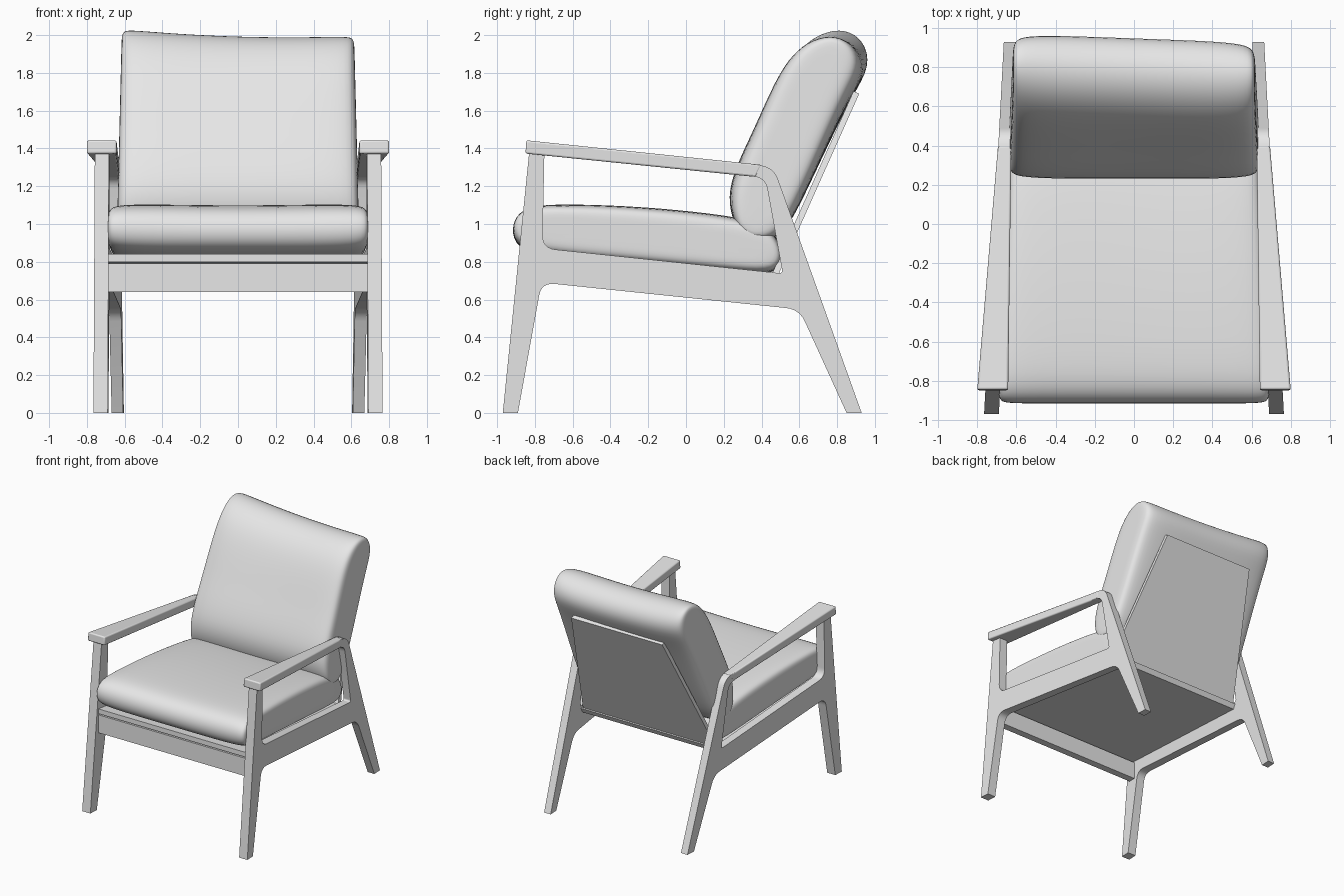
import bpy, bmesh
from mathutils import Vector

if "Cube" in bpy.data.objects:
    bpy.data.objects.remove(bpy.data.objects["Cube"])

grey = bpy.data.materials.new("light_grey")
grey.use_nodes = True
grey.diffuse_color = (0.8, 0.8, 0.8, 1)
grey.node_tree.nodes["Principled BSDF"].inputs["Base Color"].default_value = (0.8, 0.8, 0.8, 1)


def finish(bm, name, bevel=0.0, cushion=False):
    bmesh.ops.recalc_face_normals(bm, faces=bm.faces)
    mesh = bpy.data.meshes.new(name)
    bm.to_mesh(mesh)
    bm.free()
    mesh.materials.append(grey)
    obj = bpy.data.objects.new(name, mesh)
    bpy.context.collection.objects.link(obj)
    if cushion:
        for poly in mesh.polygons:
            poly.use_smooth = True
        sub = obj.modifiers.new("soft", 'SUBSURF')
        sub.levels = sub.render_levels = 2
    else:
        bpy.ops.object.select_all(action='DESELECT')
        obj.select_set(True)
        bpy.context.view_layer.objects.active = obj
        bpy.ops.object.shade_smooth_by_angle()
    if bevel:
        mod = obj.modifiers.new("soft_edges", 'BEVEL')
        mod.width, mod.segments = bevel, 3
    return obj


def rounded(corners, steps=6):
    """Round each (y, z, cut) corner of a polygon."""
    out = []
    for i, (y, z, cut) in enumerate(corners):
        p = Vector((y, z))
        if not cut:
            out.append(p)
            continue
        a = p + (Vector(corners[i - 1][:2]) - p).normalized() * cut
        b = p + (Vector(corners[(i + 1) % len(corners)][:2]) - p).normalized() * cut
        for k in range(steps + 1):
            t = k / steps
            out.append(a * (1 - t) ** 2 + p * 2 * t * (1 - t) + b * t ** 2)
    return out


def plank(name, section, lo, hi, bevel=0.0):
    """Span a (y, z) section from x = lo(y, z) to x = hi(y, z)."""
    bm = bmesh.new()
    rings = [[bm.verts.new((f(y, z), y, z)) for y, z in section] for f in (lo, hi)]
    n = len(section)
    for ring in rings:
        bm.faces.new(ring)
    for i in range(n):
        j = (i + 1) % n
        bm.faces.new((rings[0][i], rings[0][j], rings[1][j], rings[1][i]))
    return finish(bm, name, bevel)


def spanning(name, section, half):
    return plank(name, section, lambda y, z: -half(y, z), half)


# Side frames converge toward the back
def frame_x(y):
    return 0.68 - 0.049 * y


def frame_half(y):
    return 0.034 - 0.004 * y


def frame_inner(y, z=0):
    return frame_x(y) - frame_half(y)


OUTLINE = rounded([(-0.97, 0, 0), (-0.89, 0, 0), (-0.765, 0.69, 0.07), (0.60, 0.548, 0.07),
                   (0.85, 0, 0), (0.93, 0, 0), (0.463, 1.304, 0.075), (-0.825, 1.432, 0)])
OPENING = rounded([(-0.75, 1.368, 0), (0.42, 1.245, 0.06), (0.512, 0.738, 0.02),
                   (-0.76, 0.872, 0.07)])


def side_frame(name, side):
    bm = bmesh.new()
    for loop in (OUTLINE, OPENING):
        verts = [bm.verts.new((-1, p.x, p.y)) for p in loop]
        for i, v in enumerate(verts):
            bm.edges.new((verts[i - 1], v))
    bmesh.ops.triangle_fill(bm, edges=bm.edges[:], use_beauty=True, normal=(1, 0, 0))
    moved = bmesh.ops.extrude_face_region(bm, geom=bm.faces[:])["geom"]
    for v in moved:
        if isinstance(v, bmesh.types.BMVert):
            v.co.x = 1
    for v in bm.verts:
        v.co.x = side * (frame_x(v.co.y) + v.co.x * frame_half(v.co.y))
    finish(bm, name)


# Armrests widen toward the front
def arm_half(y):
    return 0.034 + (0.40 - y) * 0.036


for label, side in (("left", 1), ("right", -1)):
    side_frame(label + "_side_frame", side)
    plank(label + "_armrest",
          [(-0.85, 1.373), (-0.845, 1.443), (0.40, 1.313), (0.37, 1.249)],
          lambda y, z: side * (frame_x(y) - arm_half(y)),
          lambda y, z: side * (frame_x(y) + arm_half(y)), 0.01)

# Rail, seat board and tapered back board
spanning("front_rail", [(-0.87, 0.64), (-0.87, 0.79), (-0.81, 0.785), (-0.81, 0.64)], frame_inner)
spanning("seat_board", [(-0.87, 0.80), (-0.87, 0.84), (0.50, 0.72), (0.48, 0.68)], frame_inner)
spanning("back_board", [(0.475, 0.70), (0.917, 1.69), (0.887, 1.703), (0.445, 0.713)],
         lambda y, z: 0.62 - 0.20 * (z - 0.70))


# Cushions: a section lofted sideways and pinched at both ends
def cushion(name, section, axis, half, drape):
    pts = [Vector(p) for p in section]
    centre = sum(pts, Vector((0, 0))) / len(pts)
    along = Vector(axis).normalized()
    across = Vector((-along.y, along.x))
    ends = [(1.0, 0.35, 0.86), (1.0, 0.74, 0.98), (0.94, 0.94, 1), (0.65, 1, 1), (0.22, 1, 1)]
    stations = [(-t, a, u) for t, a, u in ends] + ends[::-1]
    bm = bmesh.new()
    rings = []
    for t, thick, length in stations:
        ring = []
        for p in pts:
            d = p - centre
            q = centre + along * d.dot(along) * length + across * d.dot(across) * thick
            x = t * half(q.x, q.y)
            ring.append(bm.verts.new((x, *drape(x, q.x, q.y))))
        rings.append(ring)
    n = len(pts)
    for r, s in zip(rings, rings[1:]):
        for i in range(n):
            j = (i + 1) % n
            bm.faces.new((r[i], r[j], s[j], s[i]))
    bm.faces.new(rings[0])
    bm.faces.new(rings[-1])
    finish(bm, name, cushion=True)


cushion("seat_cushion",
        [(-0.92, 0.92), (-0.918, 1.02), (-0.85, 1.095), (-0.68, 1.11), (-0.3, 1.10), (0.05, 1.07),
         (0.35, 1.03), (0.47, 0.96), (0.515, 0.85), (0.49, 0.73), (0.3, 0.735), (-0.1, 0.775),
         (-0.5, 0.81), (-0.85, 0.84)],
        (1, -0.1), lambda y, z: 0.652 - 0.045 * y,
        lambda x, y, z: (y, z + (0.03 * x * x - 0.008 if z > 1 else 0)))


def back_drape(x, y, z):
    top = min(1, max(0, (z - 1.3) / 0.6))
    return y - 0.04 * x * top, z - 0.03 * (x + 0.5) * top + 0.06 * x * x * top


cushion("back_cushion",
        [(0.24, 1.03), (0.22, 1.18), (0.29, 1.36), (0.36, 1.50), (0.485, 1.78), (0.58, 1.92),
         (0.69, 2.0), (0.82, 2.015), (0.93, 1.95), (0.965, 1.83), (0.88, 1.69), (0.75, 1.42),
         (0.60, 1.09), (0.50, 0.92), (0.38, 0.91), (0.29, 0.95)],
        (0.417, 0.909), lambda y, z: 0.64 - 0.025 * (z - 1), back_drape)
